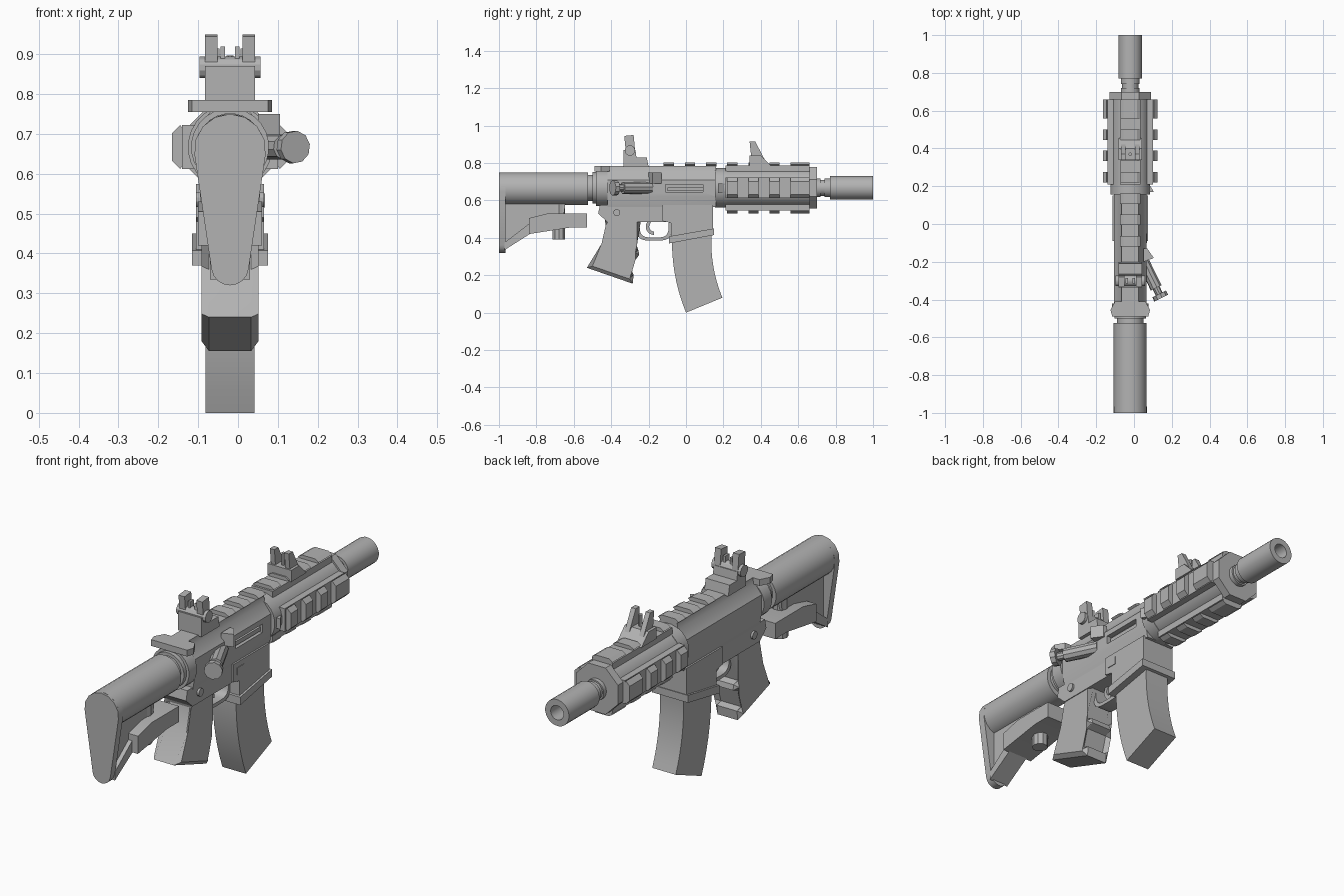
import bpy, bmesh, math
from mathutils import Matrix, Vector

cube = bpy.data.objects.get("Cube")
if cube:
    bpy.data.objects.remove(cube, do_unlink=True)

CENTRE_X = -.02       # middle plane of the model
BORE_Z = .667         # height of the barrel axis
BODY_HALF = .075      # half width of the lower receiver
SIGHT_HALF = .063
RAIL_PITCH = .113     # spacing of the rail teeth
RAIL_START, RAIL_END = .22, .66
TOOTH = .055

grey = bpy.data.materials.new("matte_grey")
grey.use_nodes = True
grey.diffuse_color = (.45, .45, .45, 1)
grey.node_tree.nodes["Principled BSDF"].inputs["Base Color"].default_value = grey.diffuse_color


def finish(name, bm):
    bmesh.ops.recalc_face_normals(bm, faces=bm.faces)
    mesh = bpy.data.meshes.new(name)
    bm.to_mesh(mesh)
    bm.free()
    mesh.materials.append(grey)
    ob = bpy.data.objects.new(name, mesh)
    bpy.context.collection.objects.link(ob)
    bpy.ops.object.select_all(action='DESELECT')
    ob.select_set(True)
    bpy.context.view_layer.objects.active = ob
    bpy.ops.object.shade_smooth_by_angle(angle=math.radians(30))
    return ob


def prism(name, outline, place, low, high, chamfer=0):
    """Extrude a flat outline from low to high; place(u, v, w) gives the point."""
    bm = bmesh.new()
    near = [bm.verts.new(place(u, v, low)) for u, v in outline]
    far = [bm.verts.new(place(u, v, high)) for u, v in outline]
    bm.faces.new(near)
    bm.faces.new(far[::-1])
    for i in range(len(outline)):
        bm.faces.new((near[i - 1], near[i], far[i], far[i - 1]))
    if chamfer:
        rims = [e for e in bm.edges if (e.verts[0] in near) == (e.verts[1] in near)]
        bmesh.ops.bevel(bm, geom=rims, offset=chamfer, segments=1, affect='EDGES')
    return finish(name, bm)


def side(name, outline, half, x=CENTRE_X, chamfer=0):
    """Outline in y and z, with thickness across x."""
    return prism(name, outline, lambda y, z, w: (x + w, y, z), -half, half, chamfer)


def section(name, outline, back, front):
    """Outline in x and z about the middle plane, extruded along y."""
    return prism(name, outline, lambda x, z, w: (CENTRE_X + x, w, z), back, front)


def plan(name, outline, bottom, top):
    """Outline in x and y about the middle plane, extruded upward."""
    return prism(name, outline, lambda x, y, w: (CENTRE_X + x, y, w), bottom, top)


def mirrored(half_outline):
    return half_outline + [(-u, v) for u, v in reversed(half_outline)]


def rect(u, v, width, height):
    return [(u, v), (u + width, v), (u + width, v + height), (u, v + height)]


def arc(u, v, radius, start, end, steps=8):
    angles = [math.radians(start + (end - start) * i / steps) for i in range(steps + 1)]
    return [(u + radius * math.cos(a), v + radius * math.sin(a)) for a in angles]


def bore(y, across=0, up=0):
    return Vector((CENTRE_X + across, y, BORE_Z + up))


def rod(name, radius, start, end, sides=24, hole=0):
    """Cylinder between two points; hole sinks a round recess into its end."""
    axis = end - start
    turn = Vector((0, 0, 1)).rotation_difference(axis).to_matrix().to_4x4()
    bm = bmesh.new()
    bmesh.ops.create_cone(bm, cap_ends=True, segments=sides, radius1=radius, radius2=radius,
                          depth=axis.length, matrix=Matrix.Rotation(math.pi / sides, 4, 'Z'))
    if hole:
        cap = max(bm.faces, key=lambda f: f.calc_center_median().z)
        bmesh.ops.inset_region(bm, faces=[cap], thickness=radius - hole)
        sunk = bmesh.ops.extrude_face_region(bm, geom=[cap])["geom"]
        moved = [v for v in sunk if isinstance(v, bmesh.types.BMVert)]
        bmesh.ops.translate(bm, verts=moved, vec=(0, 0, -axis.length / 2))
        bmesh.ops.delete(bm, geom=[cap], context='FACES_ONLY')
    bm.transform(Matrix.Translation((start + end) / 2) @ turn)
    return finish(name, bm)


# Barrel and hollow muzzle
rod("barrel", .043, bore(RAIL_END), bore(.8))
rod("barrel_collar", .05, bore(RAIL_END), bore(.72))
rod("muzzle_collar", .05, bore(.74), bore(.8))
rod("muzzle", .063, bore(.77), bore(1), hole=.034)

# Round handguard with an octagonal cap
rod("handguard_core", .105, bore(.2), bore(RAIL_END), sides=16)
rod("handguard_cap", .12, bore(RAIL_END), bore(.7), sides=8)
rod("barrel_nut", .106, bore(.155), bore(RAIL_START))

# Four rails around the handguard; the top one carries on over the receiver
for turn, label in enumerate(("left", "top", "right", "bottom")):
    c, s = ((1, 0), (0, 1), (-1, 0), (0, -1))[turn]

    def around(u, v, w, c=c, s=s):
        point = bore(w, c * v - s * u, s * v + c * u)
        return point

    height = .145 if c else .137
    prism("rail_" + label, rect(-TOOTH, .06, 2 * TOOTH, .06), around, .21, RAIL_END)
    for i in range(-3 if label == "top" else 0, 4):
        back = RAIL_START + RAIL_PITCH * i
        profile = mirrored([(.04, .115), (TOOTH, .125), (.035, height)])
        prism("rail_tooth_" + label, profile, around, back, RAIL_END if i == 3 else back + TOOTH)

# Upper receiver with an ejection port cut into its left side
upper = section("upper_receiver", mirrored(
    [(.045, .785), (.05, .755), (.085, .71), (.085, .62), (BODY_HALF, .565)]), -.42, .16)
cutter = side("port_cutter", rect(-.11, .645, .2, .04), .03, x=.07)
cutter.hide_render = True
cutter.hide_viewport = True
port = upper.modifiers.new("port", 'BOOLEAN')
port.operation = 'DIFFERENCE'
port.object = cutter
side("bolt", rect(-.1, .65, .19, .02), .01, x=.045)
plan("case_deflector", [(.07, -.13), (.09, -.13), (.125, -.18), (.07, -.2)], .69, .75)
plan("barrel_nut_tab", [(.07, .22), (.095, .22), (.125, .17), (.07, .17)], .64, .69)

# Forward assist, angled out of the left side
root = bore(-.19, across=.065)
outward = Vector((.44, -.9, 0))
rod("forward_assist", .032, root, root + outward * .165, sides=10)
rod("forward_assist_neck", .02, root, root + outward * .2, sides=10)
rod("forward_assist_button", .041, root + outward * .2, root + outward * .225, sides=10)

# Charging handle and rear of the receiver
plan("charging_handle", mirrored([(.08, -.41), (.105, -.455), (.095, -.49)]), .755, .785)
rod("receiver_end_ring", .098, bore(-.48), bore(-.42))
rod("receiver_end_lip", .085, bore(-.5), bore(-.42))

# Lower receiver and magazine well
side("lower_receiver", [(-.46, .575), (-.47, .53), (-.42, .485), (.14, .485), (.14, .575)],
     BODY_HALF)
side("magazine_well", [(-.125, .575), (-.125, .49), (-.08, .48), (-.08, .4),
                       (.145, .44), (.145, .575)], .085)
side("magazine_well_flange", [(-.09, .37), (.15, .415), (.15, .45), (-.09, .408)], .095)
rod("receiver_pin", .019, Vector((-.105, -.37, .535)), Vector((.065, -.37, .535)), sides=12)
side("magazine_release", rect(-.1, .515, .05, .035), .01, x=.058)

# Curved magazine: a band between two arcs sharing a centre in front of it
side("magazine", arc(.925, .38, 1, 176, 202.33) + arc(.925, .38, .79, 202.33, 176), .062)


# Trigger inside a squared bow
def bow(length, depth):
    angles = [math.pi * i / 16 for i in range(17)]
    return [(-.17 - math.copysign(math.sqrt(abs(math.cos(a))) * length, math.cos(a)),
             .49 - math.sqrt(abs(math.sin(a))) * depth) for a in angles]


side("trigger_guard", bow(.095, .105) + bow(.078, .088)[::-1], .035)
side("trigger", arc(-.17, .46, .045, 130, 270) + arc(-.17, .46, .027, 270, 130), .015)

# Raked pistol grip with finger ridges
side("pistol_grip", [(-.44, .53), (-.41, .47), (-.435, .36), (-.53, .24), (-.285, .155),
                     (-.28, .2), (-.31, .21), (-.285, .295), (-.25, .31), (-.255, .335),
                     (-.285, .345), (-.24, .5)], .071, chamfer=.018)

# Stock: tubes, teardrop butt plate, web, strut and adjustment lever
rod("buffer_tube", .07, bore(-.55), bore(-.47))
rod("stock_tube", .088, bore(-.99, up=-.005), bore(-.525, up=-.005))
section("butt_plate", arc(0, .66, .09, -8, 188) + arc(0, .367, .047, 188, 352), -1, -.965)
side("stock_web", [(-.98, .62), (-.98, .345), (-.84, .44), (-.66, .47), (-.64, .62)], .03)
side("stock_strut", [(-.97, .335), (-.97, .375), (-.84, .475), (-.82, .43)], .05)
side("adjustment_lever", [(-.84, .505), (-.74, .53), (-.53, .53), (-.53, .455),
                          (-.62, .455), (-.84, .42)], .08)
rod("adjustment_pin", .036, bore(-.68, up=-.275), bore(-.68, up=-.09), sides=10)

# Flip-up sights
side("rear_sight_base", [(-.335, .78), (-.335, .87), (-.27, .87), (-.265, .83),
                         (-.21, .83), (-.2, .78)], SIGHT_HALF)
side("front_sight_base", [(.34, .785), (.34, .84), (.4, .84), (.455, .785)], SIGHT_HALF)
rod("rear_sight_knob", .028, bore(-.3, -.077, .2), bore(-.3, .077, .2), sides=12)
rod("front_sight_post", .009, bore(.37, up=.16), bore(.37, up=.23), sides=8)
for hand in (-1, 1):
    side("rear_sight_ear", [(-.315, .79), (-.33, .945), (-.28, .95), (-.265, .79)],
         .016, CENTRE_X + hand * .047)
    side("rear_sight_prong", rect(-.315, .85, .03, .07), .006, CENTRE_X + hand * .018)
    side("front_sight_ear", [(.35, .82), (.34, .915), (.37, .915), (.42, .82)],
         .012, CENTRE_X + hand * .038)
